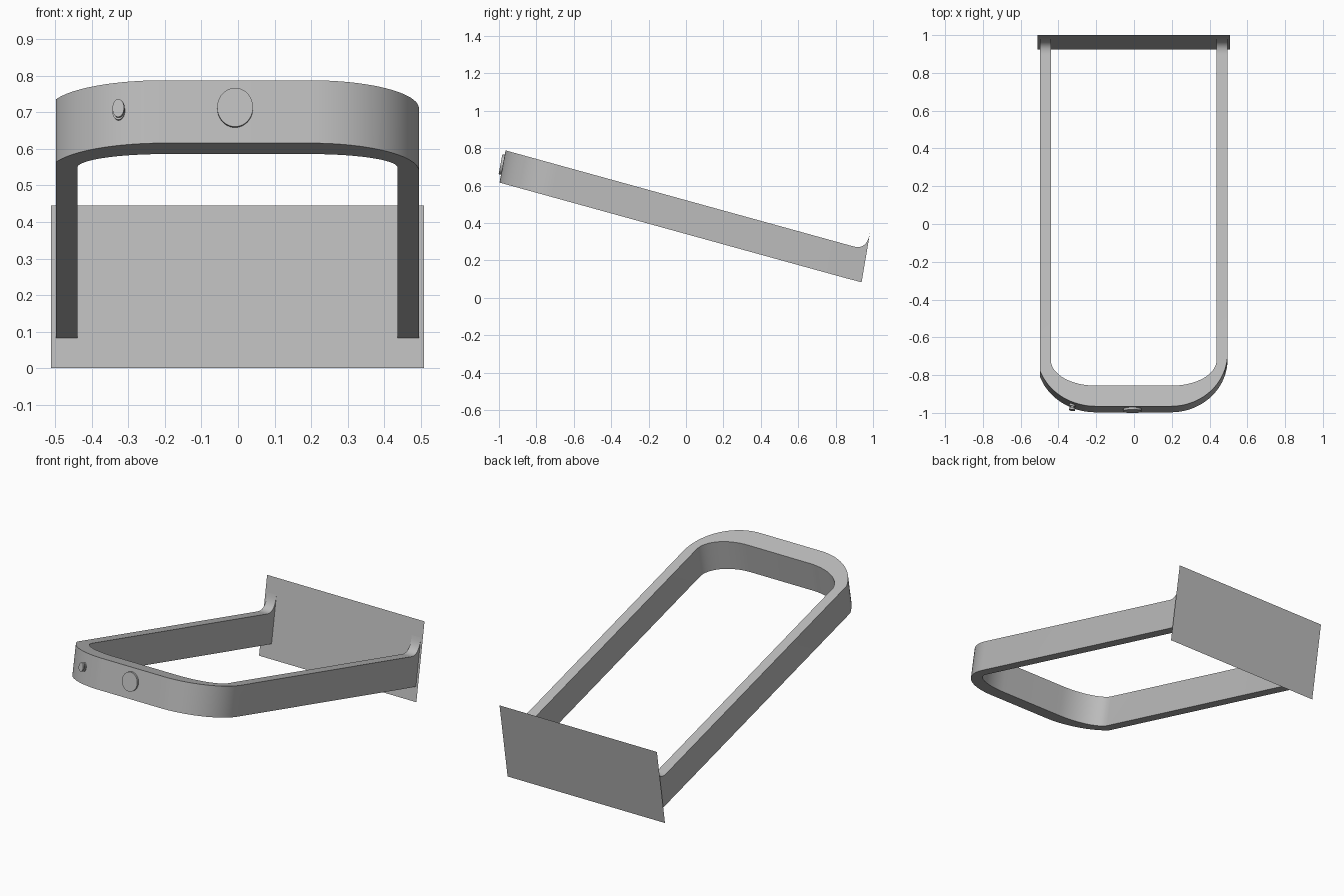
import bpy, bmesh
from math import sin, cos, pi, asin, atan2
from mathutils import Vector, Matrix

cube = bpy.data.objects.get("Cube")
if cube:
    bpy.data.objects.remove(cube)

grey = bpy.data.materials.new("light_grey")
grey.use_nodes = True
colour = (0.5, 0.5, 0.5, 1)
grey.diffuse_color = colour
grey.node_tree.nodes["Principled BSDF"].inputs["Base Color"].default_value = colour

RISE = Vector((0, 0.032, 0.172))      # bottom edge to top edge of the strap
SLOPE = 0.276
FRONT_Y, FRONT_Z = -0.997, 0.616
LEAN = 0.1685                         # backward lean of the plate
PLATE_Y = 0.925
CX = -0.0015


def finish(name, bm, smooth=True):
    bmesh.ops.recalc_face_normals(bm, faces=bm.faces)
    mesh = bpy.data.meshes.new(name)
    bm.to_mesh(mesh)
    bm.free()
    mesh.materials.append(grey)
    ob = bpy.data.objects.new(name, mesh)
    bpy.context.collection.objects.link(ob)
    if smooth:
        bpy.ops.object.select_all(action='DESELECT')
        ob.select_set(True)
        bpy.context.view_layer.objects.active = ob
        bpy.ops.object.shade_smooth_by_angle(angle=pi / 6)
    return ob


def floor_point(x, y):
    return Vector((x, y, FRONT_Z - SLOPE * (y - FRONT_Y)))


def column(x, y):
    p = floor_point(x, y)
    return p, p + RISE


def on_plate(x, z):
    return Vector((x, PLATE_Y + LEAN * z, z))


def corner(side, half, centre, rx, ry, y0, steps=20):
    """Elliptical corner from the flat front round to the arm."""
    end = asin(min(1, (half - centre) / rx))
    return [column(CX + side * (centre + rx * sin(end * i / steps)),
                   y0 + ry * (1 - cos(end * i / steps))) for i in range(steps + 1)]


def flare(x, steps=10):
    """Arm end that sweeps up into the plate."""
    b0, t0 = column(x, 0.858)
    b1, t1 = on_plate(x, 0.083), on_plate(x, 0.352)
    ctrl = on_plate(x, 0.251)
    out = []
    for i in range(steps + 1):
        t = i / steps
        out.append((b0.lerp(b1, t), t0.lerp(ctrl, t).lerp(ctrl.lerp(t1, t), t)))
    return out


def u_path(half, left, right, y0):
    right_half = corner(-1, half, *right, y0) + flare(CX - half)
    left_half = corner(1, half, *left, y0) + flare(CX + half)
    return right_half[::-1] + left_half


# U-shaped strap, arms joined to the plate by flared ends
outer = u_path(0.497, (0.197, 0.30, 0.28), (0.2, 0.3136, 0.28), FRONT_Y)
inner = u_path(0.4385, (0.2, 0.2385, 0.135), (0.2, 0.2385, 0.135), FRONT_Y + 0.109)
bm = bmesh.new()
rings = [[bm.verts.new(p) for p in (o[0], o[1], i[1], i[0])] for o, i in zip(outer, inner)]
for a, b in zip(rings, rings[1:]):
    for k in range(4):
        n = (k + 1) % 4
        bm.faces.new((a[k], a[n], b[n], b[k]))
bm.faces.new(rings[0])
bm.faces.new(rings[-1])
finish("strap", bm)

# Leaning back plate, a single sheet
bm = bmesh.new()
bm.faces.new([bm.verts.new(on_plate(CX + x, z)) for x, z in
              ((-0.51, 0), (0.51, 0), (0.51, 0.445), (-0.51, 0.445))])
finish("back_plate", bm, False)


def stud(name, centre, rx, rz, depth, yaw=0.0):
    """Oval disc on the front face, axis square to the face."""
    bm = bmesh.new()
    bmesh.ops.create_cone(bm, cap_ends=True, segments=40, radius1=1, radius2=1, depth=1)
    tilt = atan2(RISE.y, RISE.z)
    turn = (Matrix.Translation(centre) @ Matrix.Rotation(yaw, 4, 'Z')
            @ Matrix.Rotation(pi / 2 - tilt, 4, 'X')
            @ Matrix.Diagonal((rx, rz, depth, 1)))
    bmesh.ops.transform(bm, matrix=turn, verts=bm.verts)
    return finish(name, bm)


# Round button and small oval knob with its collar
stud("button", (-0.008, -0.981, 0.712), 0.049, 0.054, 0.022)
stud("knob_collar", (-0.326, -0.958, 0.703), 0.017, 0.025, 0.018, -0.15)
stud("knob_stem", (-0.326, -0.966, 0.705), 0.011, 0.018, 0.026, -0.15)
stud("knob_head", (-0.327, -0.980, 0.711), 0.016, 0.025, 0.012, -0.15)
